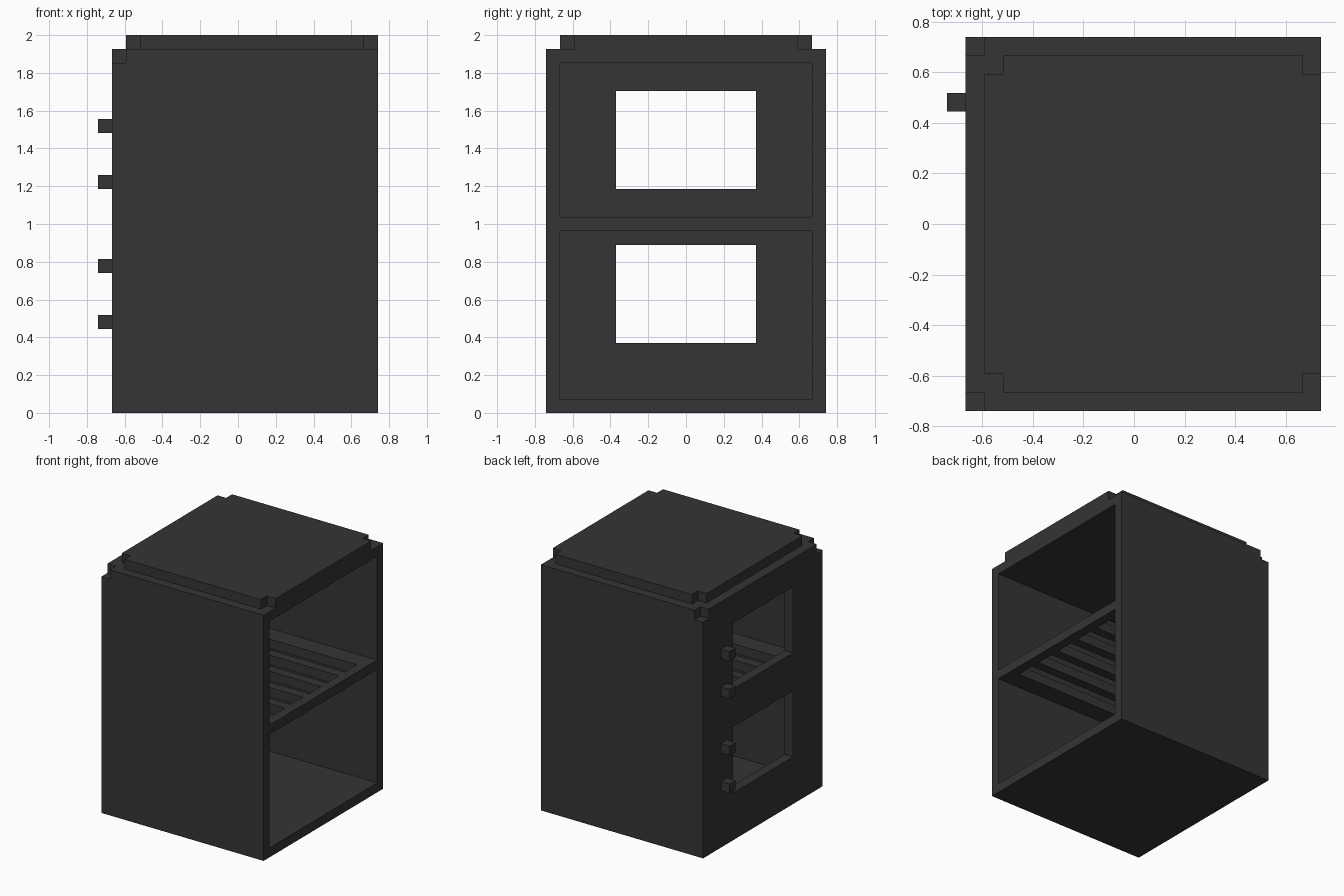
import bpy
import bmesh
from mathutils import Matrix, Vector

cube = bpy.data.objects.get("Cube")
if cube:
    bpy.data.objects.remove(cube, do_unlink=True)

U = 2 / 27  # one block of the modelling grid

charcoal = bpy.data.materials.new("charcoal")
charcoal.use_nodes = True
COLOUR = (0.035, 0.035, 0.035, 1)
charcoal.diffuse_color = COLOUR
bsdf = charcoal.node_tree.nodes["Principled BSDF"]
bsdf.inputs["Base Color"].default_value = COLOUR
bsdf.inputs["Roughness"].default_value = 0.8


def box(name, x, y, z):
    """Box between pairs of grid coordinates."""
    lo, hi = (Vector(c) * U for c in zip(x, y, z))
    bm = bmesh.new()
    bmesh.ops.create_cube(bm, size=1, matrix=Matrix.Translation((lo + hi) / 2)
                          @ Matrix.Diagonal(hi - lo).to_4x4())
    mesh = bpy.data.meshes.new(name)
    bm.to_mesh(mesh)
    bm.free()
    mesh.materials.append(charcoal)
    obj = bpy.data.objects.new(name, mesh)
    bpy.context.collection.objects.link(obj)
    return obj


def carve(obj, x, y, z):
    """Cut a box-shaped hole and discard the cutter."""
    cutter = box("cutter", x, y, z)
    cutter.hide_render = True
    mod = obj.modifiers.new("cut", "BOOLEAN")
    mod.operation = "DIFFERENCE"
    mod.solver = "EXACT"
    mod.object = cutter
    bpy.context.view_layer.update()
    depsgraph = bpy.context.evaluated_depsgraph_get()
    result = bpy.data.meshes.new_from_object(obj.evaluated_get(depsgraph))
    obj.modifiers.clear()
    obj.data = result
    bpy.data.objects.remove(cutter, do_unlink=True)


# Cabinet shell with two compartments open on the left
cabinet = box("cabinet", (-9, 10), (-10, 10), (0, 26))
carve(cabinet, (-8, 11), (-9, 9), (1, 13))
carve(cabinet, (-8, 11), (-9, 9), (14, 25))

# Door windows
for bottom in (5, 16):
    carve(cabinet, (-10, -7), (-5, 5), (bottom, bottom + 7))

# Slots in the middle shelf
for start in range(-7, 7, 3):
    carve(cabinet, (-7, 9), (start, start + 2), (12.5, 14.5))

# Notches in the upper corners of the door side
for y in ((-11, -9), (9, 11)):
    carve(cabinet, (-10, -8), y, (25, 27))

# Raised top plate with notched corners
top_plate = box("top_plate", (-8, 10), (-9, 9), (26, 27))
for x in ((-9, -7), (9, 11)):
    for y in ((-10, -8), (8, 10)):
        carve(top_plate, x, y, (25, 28))

# Door knobs
for i, z in enumerate((6, 10, 16, 20)):
    box(f"door_knob_{i + 1}", (-10, -9), (6, 7), (z, z + 1))
